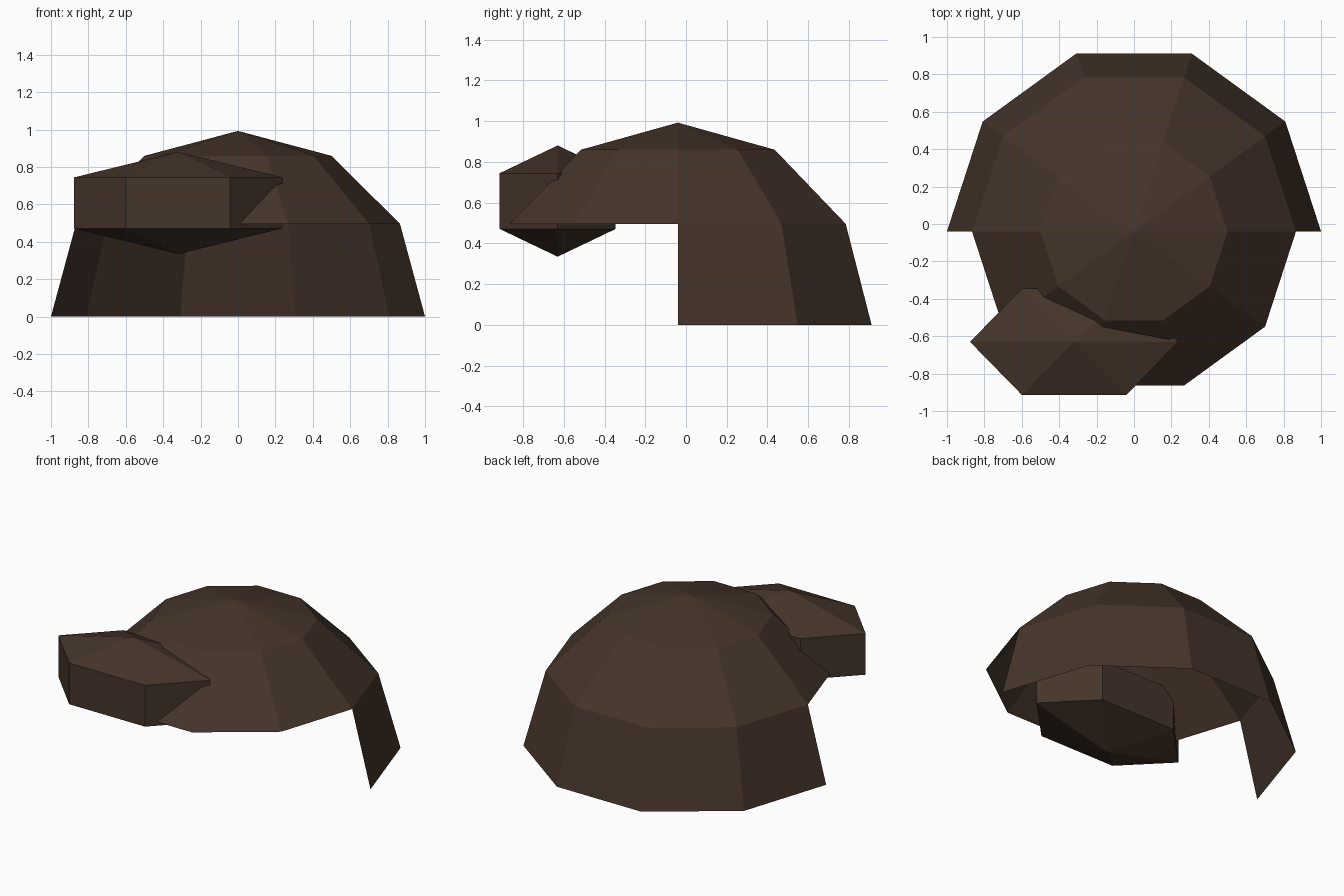
import bpy, bmesh, math

if "Cube" in bpy.data.objects:
    bpy.data.objects.remove(bpy.data.objects["Cube"])

brown = bpy.data.materials.new("dark_brown")
brown.diffuse_color = (0.060, 0.035, 0.023, 1)
brown.use_nodes = True
brown.node_tree.nodes["Principled BSDF"].inputs["Base Color"].default_value = brown.diffuse_color


def faceted_ball(name, segments, rings, centre, scale, keep=lambda ring, seg: True):
    """Flat-faced ball built ring by ring; keep() decides which faces exist."""
    bm = bmesh.new()
    loops = []
    for r in range(rings + 1):
        polar = math.pi * r / rings
        count = 1 if r in (0, rings) else segments
        loop = []
        for s in range(count):
            a = 2 * math.pi * s / segments
            unit = (math.sin(polar) * math.cos(a), math.sin(polar) * math.sin(a), math.cos(polar))
            loop.append(bm.verts.new([c + k * u for c, k, u in zip(centre, scale, unit)]))
        loops.append(loop)
    for r in range(rings):
        up, low = loops[r], loops[r + 1]
        for s in range(segments):
            if not keep(r, s):
                continue
            t = (s + 1) % segments
            if len(up) == 1:
                bm.faces.new((up[0], low[s], low[t]))
            elif len(low) == 1:
                bm.faces.new((up[s], low[0], up[t]))
            else:
                bm.faces.new((up[s], low[s], low[t], up[t]))
    # drop the points left without faces
    bmesh.ops.delete(bm, geom=[v for v in bm.verts if not v.link_faces], context='VERTS')
    mesh = bpy.data.meshes.new(name)
    bm.to_mesh(mesh)
    bm.free()
    mesh.materials.append(brown)
    obj = bpy.data.objects.new(name, mesh)
    bpy.context.collection.objects.link(obj)
    return obj


# Open cap: full crown all around, lowest band only on the back half
faceted_ball("hair_cap", 10, 6, (0, -0.04, 0), (1, 1, 0.993),
             keep=lambda ring, seg: ring < 2 or (ring == 2 and seg < 5))

# Swept fringe at the front: a stretched six-sided ball
faceted_ball("hair_fringe", 6, 3, (-0.32, -0.63, 0.608), (0.643, 0.38, 0.273))
